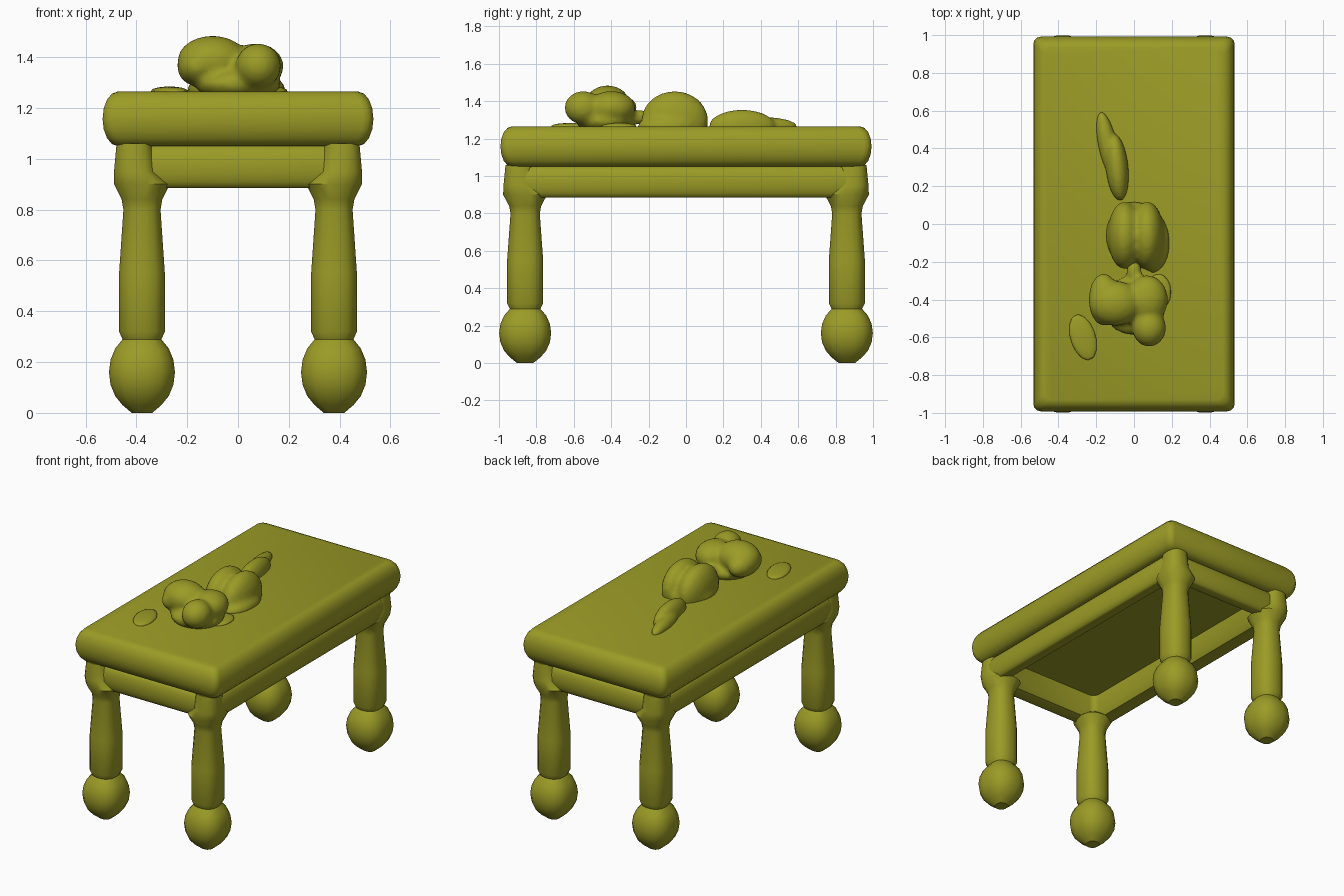
import bpy, bmesh, math
from mathutils import Matrix, Vector

if "Cube" in bpy.data.objects:
    bpy.data.objects.remove(bpy.data.objects["Cube"], do_unlink=True)

olive = bpy.data.materials.new("olive")
olive.use_nodes = True
colour = (0.33, 0.33, 0.02, 1)
olive.diffuse_color = colour
olive.node_tree.nodes["Principled BSDF"].inputs["Base Color"].default_value = colour

table_height = 1.265
half_width = 0.533
half_length = 0.992


def make_object(name, bm, angle=35):
    mesh = bpy.data.meshes.new(name)
    bm.to_mesh(mesh)
    bm.free()
    obj = bpy.data.objects.new(name, mesh)
    bpy.context.collection.objects.link(obj)
    mesh.materials.append(olive)
    bpy.ops.object.select_all(action="DESELECT")
    obj.select_set(True)
    bpy.context.view_layer.objects.active = obj
    bpy.ops.object.shade_smooth_by_angle(angle=math.radians(angle))
    return obj


def ring(bm, centre, z, half_x, half_y, radius, steps=3):
    """Rounded rectangle with the given half sizes and corner radius."""
    verts = []
    for i, (sx, sy) in enumerate([(1, 1), (-1, 1), (-1, -1), (1, -1)]):
        for k in range(steps + 1):
            a = math.pi / 2 * (i + k / steps)
            x = centre.x + sx * (half_x - radius) + radius * math.cos(a)
            y = centre.y + sy * (half_y - radius) + radius * math.sin(a)
            verts.append(bm.verts.new((x, y, z)))
    return verts


def loft(bm, rings):
    for lower, upper in zip(rings, rings[1:]):
        for i in range(len(lower)):
            j = (i + 1) % len(lower)
            bm.faces.new((lower[i], lower[j], upper[j], upper[i]))
    bm.faces.new(rings[0])
    bm.faces.new(rings[-1])
    bmesh.ops.remove_doubles(bm, verts=bm.verts[:], dist=0.0005)
    bmesh.ops.recalc_face_normals(bm, faces=bm.faces[:])


def bead(top, bottom, inset, depth, steps=8):
    """Half-oval edge moulding as (height, inset) pairs, from top to bottom."""
    middle, half = (top + bottom) / 2, (top - bottom) / 2
    angles = [math.pi * (k / steps - 0.5) for k in range(steps + 1)]
    return [(middle - half * math.sin(a), inset + depth * (1 - math.cos(a))) for a in angles]


# Table top with rounded edge, apron below it, hollow underside
bm = bmesh.new()
slab = bead(table_height, 1.05, 0, 0.06)
apron = bead(1.05, 0.885, 0.05, 0.03)
recess = [(0.9, 0.15), (0.94, 0.17), (1.05, 0.18)]
loft(bm, [ring(bm, Vector((0, 0)), z, half_width - inset, half_length - inset, 0.04)
          for z, inset in slab + apron + recess])
make_object("table_top_and_apron", bm)

# Four turned legs: ball foot, slim shaft, flare into the apron corner
bm = bmesh.new()
ball = 0.13
angles = [math.pi * k / 10 for k in range(1, 9)]
foot = [(0.16 * (1 - math.cos(a)), 0, ball * math.sin(a)) for a in angles]
shaft = [(0.32, 0, 0.09), (0.55, 0, 0.09), (0.8, 0, 0.073), (0.84, 0, 0.08)]
flare = [(0.9, 0, 0.11), (0.95, 0.03, 0.08), (1.06, 0.03, 0.07)]
foot[0] = (0, 0, foot[0][-1])
loft(bm, [ring(bm, Vector((0.378 + shift, 0.86 + shift)), z, size, size * 1.07, size * 0.8)
          for z, shift, size in foot + shaft + flare])
legs = make_object("legs", bm)
mirror = legs.modifiers.new("Mirror", "MIRROR")
mirror.use_axis = (True, True, False)
mirror.use_mirror_merge = False


def lumps(name, blobs, voxel=0.016):
    """Soft mass fused from ellipsoids: place above the table top, radii, turn."""
    bm = bmesh.new()
    for place, radii, turn in blobs:
        matrix = (Matrix.Translation(Vector(place) + Vector((0, 0, table_height)))
                  @ Matrix.Rotation(turn, 4, "Z") @ Matrix.Diagonal((*radii, 1)))
        bmesh.ops.create_icosphere(bm, subdivisions=3, radius=1, matrix=matrix)
    obj = make_object(name, bm, 50)
    fuse = obj.modifiers.new("Fuse", "REMESH")
    fuse.mode = "VOXEL"
    fuse.voxel_size = voxel
    fuse.use_smooth_shade = True
    soften = obj.modifiers.new("Soften", "SMOOTH")
    soften.iterations = 3


# Lobed mass near the front, with a short neck behind it
lumps("front_lump", [
    ((-.1, -.42, .12), (.14, .12, .1), 0),
    ((-.16, -.4, .1), (.08, .14, .08), 0),
    ((.08, -.55, .1), (.09, .1, .09), 0),
    ((.07, -.4, .1), (.11, .13, .09), 0),
    ((0, -.43, .03), (.17, .16, .07), 0),
    ((0, -.25, .05), (.04, .06, .04), 0)])

# Domed mass in the middle
lumps("middle_lump", [
    ((-.05, -.06, .03), (.09, .18, .16), 0),
    ((.07, -.06, .03), (.09, .18, .16), 0),
    ((0, -.06, 0), (.15, .18, .1), 0),
    ((.1, -.1, 0), (.09, .16, .06), 0)])

# Tapering ridge towards the back
lumps("rear_ridge", [
    ((-.09, .3, 0), (.06, .18, .09), .1),
    ((-.14, .42, 0), (.05, .18, .05), .2)], 0.012)

# Low ripples on the table surface
lumps("surface_ripples", [
    ((-.27, -.6, 0), (.07, .13, .02), .3),
    ((.13, -.36, 0), (.07, .1, .02), 0)], 0.01)
